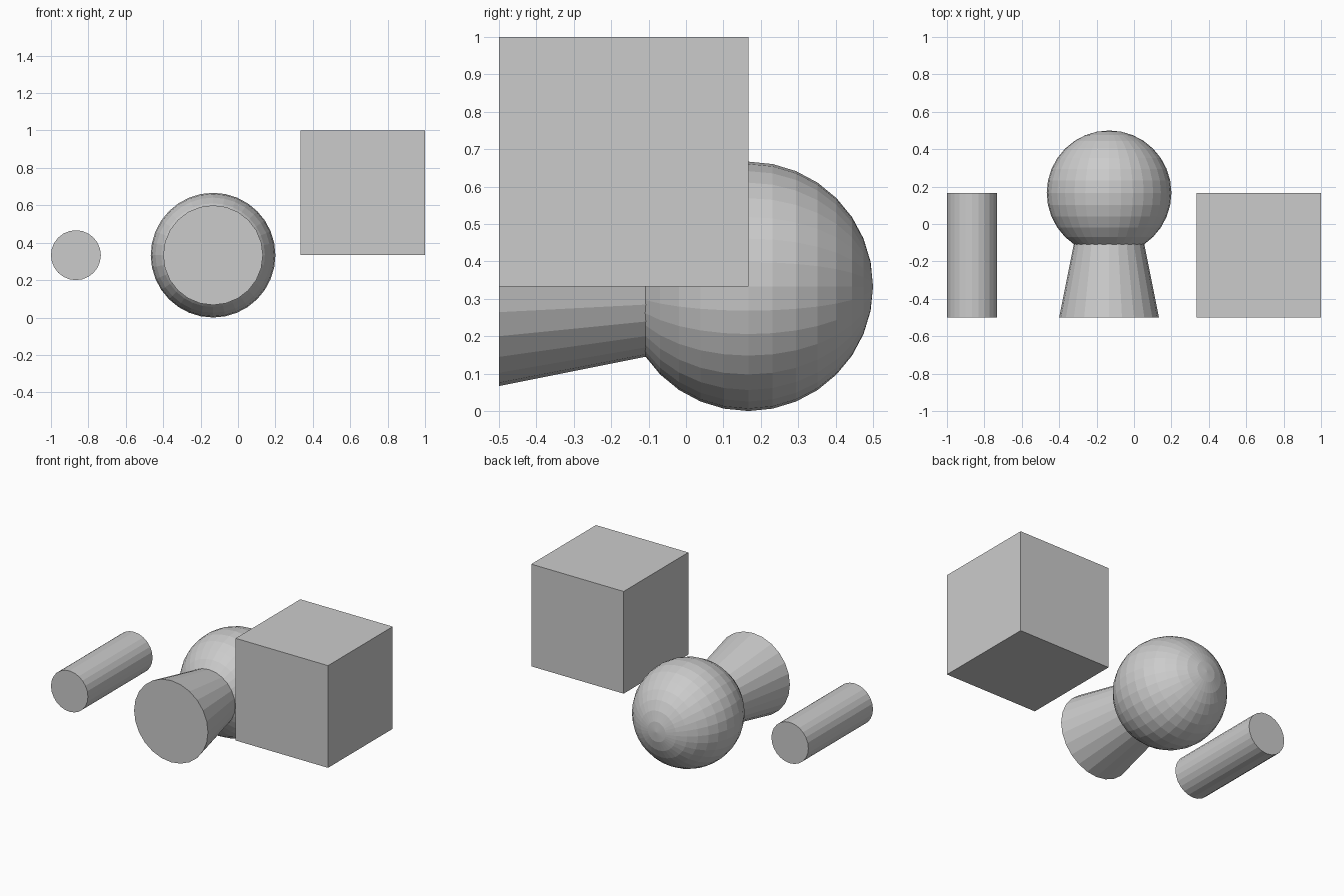
import bpy
from math import radians

if "Cube" in bpy.data.objects:
    bpy.data.objects.remove(bpy.data.objects["Cube"])

U = 1 / 15          # the model is laid out on a grid of 15 units per blender unit
LEN = 10 * U        # shared length of box, rod and tapered stem
MID_Z = 5 * U       # height of the round parts' axis
Y_MID = -0.5 + LEN / 2
TO_BACK = (radians(-90), 0, 0)   # turns a part's z axis towards +y


def name_last(name):
    bpy.context.object.name = name


# Cube, raised to the right
bpy.ops.mesh.primitive_cube_add(size=LEN, location=(10 * U, Y_MID, 10 * U))
name_last("box")

# Ball, with its poles on the y axis
bpy.ops.mesh.primitive_uv_sphere_add(
    segments=32, ring_count=16, radius=5 * U,
    location=(-2 * U, -0.5 + LEN, MID_Z), rotation=TO_BACK)
name_last("ball")

# Tapered stem running from the front into the ball
bpy.ops.mesh.primitive_cone_add(
    vertices=24, radius1=4 * U, radius2=2 * U, depth=LEN,
    location=(-2 * U, Y_MID, MID_Z), rotation=TO_BACK)
name_last("tapered_stem")

# Straight rod on the left
bpy.ops.mesh.primitive_cylinder_add(
    vertices=24, radius=2 * U, depth=LEN,
    location=(-13 * U, Y_MID, MID_Z), rotation=TO_BACK)
name_last("rod")
